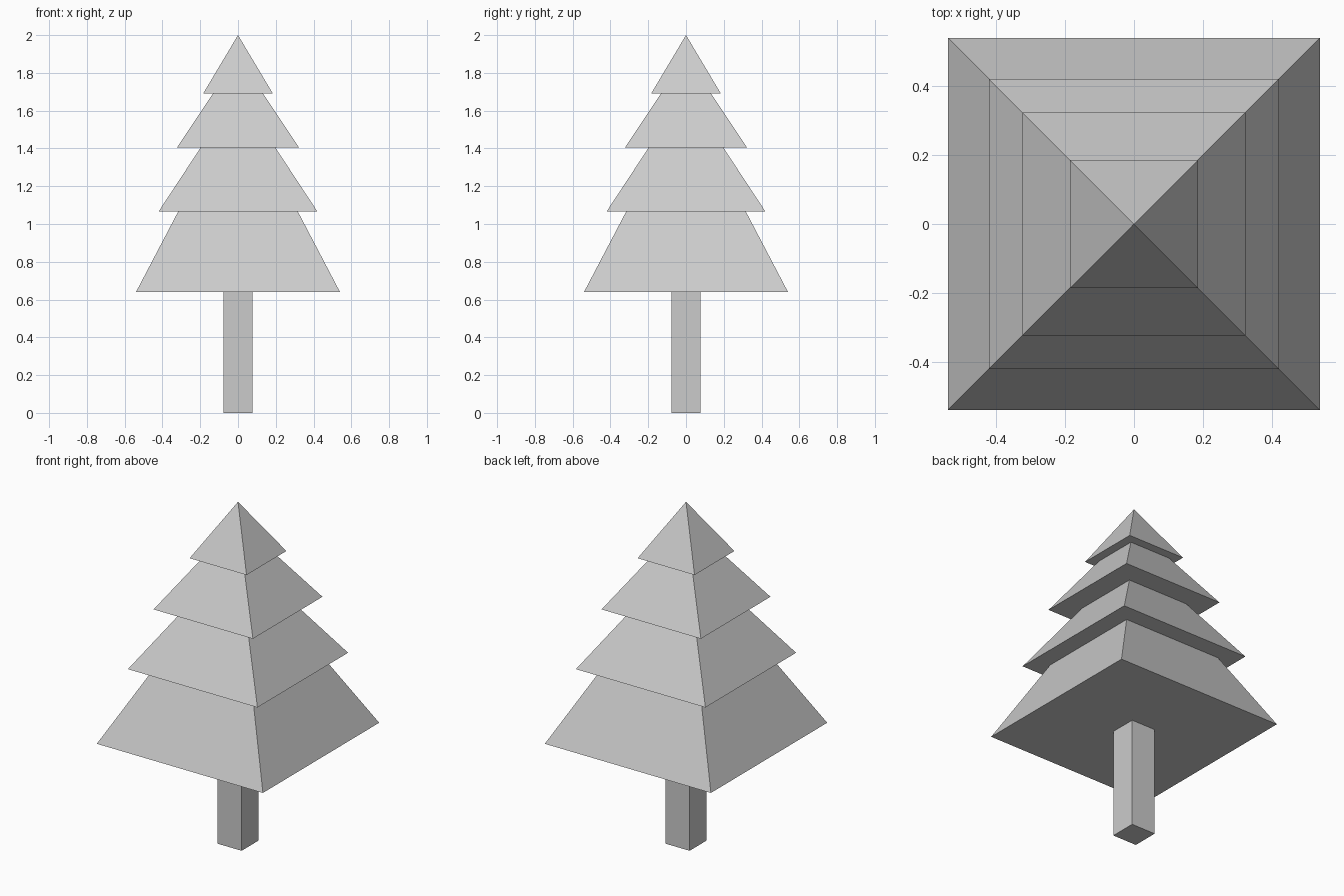
import bpy
from math import radians, sqrt

cube = bpy.data.objects.get("Cube")
if cube:
    bpy.data.objects.remove(cube, do_unlink=True)

# Single plain colour
grey = bpy.data.materials.new("light_grey")
grey.use_nodes = True
colour = (0.6, 0.6, 0.6, 1)
grey.diffuse_color = colour
grey.node_tree.nodes["Principled BSDF"].inputs["Base Color"].default_value = colour


def square_part(name, bottom, top, half_bottom, half_top):
    """Square prism or pyramid standing upright between two heights."""
    bpy.ops.mesh.primitive_cone_add(
        vertices=4, radius1=half_bottom * sqrt(2), radius2=half_top * sqrt(2),
        depth=top - bottom, location=(0, 0, (bottom + top) / 2),
        rotation=(0, 0, radians(45)))
    part = bpy.context.object
    part.name = name
    bpy.ops.object.transform_apply(location=False, rotation=True, scale=True)
    part.data.materials.append(grey)


# Trunk
square_part("trunk", 0, 0.66, 0.078, 0.078)

# Foliage tiers: base height, tip height, half width
tiers = [(0.64, 1.67, 0.54), (1.065, 1.705, 0.421),
         (1.405, 1.89, 0.323), (1.69, 2.0, 0.185)]
for number, (base, tip, half) in enumerate(tiers, 1):
    square_part(f"foliage_tier_{number}", base, tip, half, 0)
